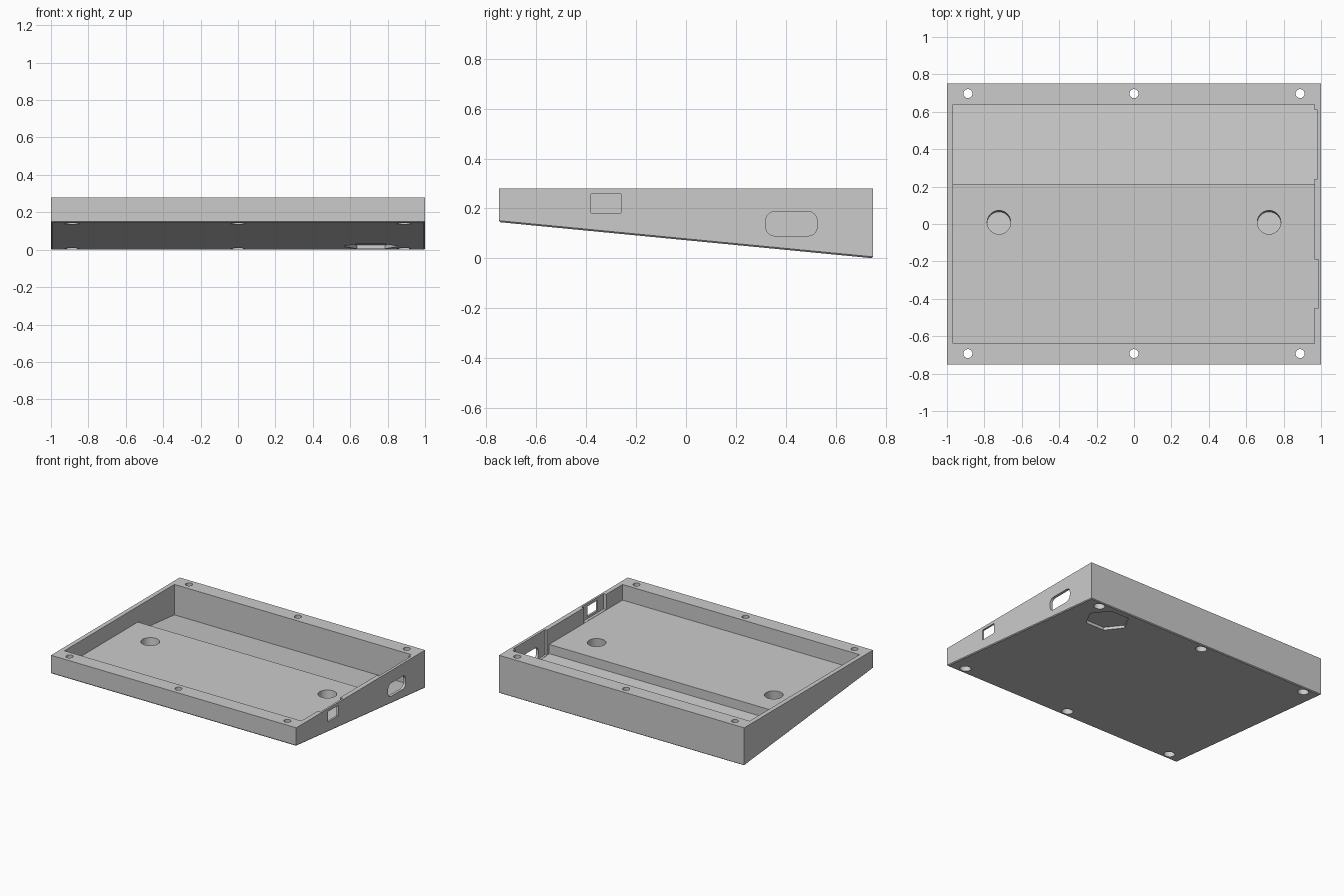
import bpy, bmesh, math
from mathutils import Matrix

cube = bpy.data.objects.get("Cube")
if cube:
    bpy.data.objects.remove(cube, do_unlink=True)

grey = bpy.data.materials.new("light grey plastic")
grey.use_nodes = True
colour = (0.6, 0.6, 0.6, 1)
grey.diffuse_color = colour
grey.node_tree.nodes["Principled BSDF"].inputs["Base Color"].default_value = colour

TOP = 0.28
RISE = 0.145                      # height of the underside at the front edge
TILT = -math.atan(RISE / 1.5)


def underside(y):
    return RISE * (0.75 - y) / 1.5


def make_object(name, bm):
    bmesh.ops.recalc_face_normals(bm, faces=bm.faces)
    mesh = bpy.data.meshes.new(name)
    bm.to_mesh(mesh)
    bm.free()
    mesh.materials.append(grey)
    ob = bpy.data.objects.new(name, mesh)
    bpy.context.collection.objects.link(ob)
    return ob


def prism(profile, x0, x1):
    """Extrude a (y, z) profile along x."""
    bm = bmesh.new()
    face = bm.faces.new([bm.verts.new((x0, y, z)) for y, z in profile])
    ext = bmesh.ops.extrude_face_region(bm, geom=[face])
    verts = [g for g in ext["geom"] if isinstance(g, bmesh.types.BMVert)]
    bmesh.ops.translate(bm, verts=verts, vec=(x1 - x0, 0, 0))
    return bm


def cylinder(x, y, z, radius, depth, tilt=0.0, sides=48):
    bm = bmesh.new()
    place = Matrix.Translation((x, y, z)) @ Matrix.Rotation(tilt, 4, "X")
    bmesh.ops.create_cone(bm, cap_ends=True, segments=sides, radius1=radius,
                          radius2=radius, depth=depth, matrix=place)
    return bm


def rounded_rect(y0, y1, z0, z1, r, steps=8):
    pts = []
    corners = ((y1 - r, z1 - r), (y0 + r, z1 - r), (y0 + r, z0 + r), (y1 - r, z0 + r))
    for k, (cy, cz) in enumerate(corners):
        for i in range(steps + 1):
            a = math.pi / 2 * (k + i / steps)
            pts.append((cy + r * math.cos(a), cz + r * math.sin(a)))
    return pts


def cut(name, bm):
    cutter = make_object(name, bm)
    cutter.hide_render = True
    mod = case.modifiers.new(name, "BOOLEAN")
    mod.operation = "DIFFERENCE"
    mod.solver = "EXACT"
    mod.object = cutter
    bpy.ops.object.modifier_apply(modifier=mod.name)
    bpy.data.objects.remove(cutter, do_unlink=True)


# Wedge body with a fine chamfer around the underside
body = prism([(-0.75, RISE), (0.75, 0), (0.75, TOP), (-0.75, TOP)], -1, 1)
body.normal_update()
bmesh.ops.recalc_face_normals(body, faces=body.faces)
bottom = min(body.faces, key=lambda f: f.normal.z)
bmesh.ops.bevel(body, geom=list(bottom.edges), offset=0.006, segments=1,
                affect="EDGES")
case = make_object("wedge_case", body)
bpy.context.view_layer.objects.active = case
case.select_set(True)

# Open tray: flat front shelf and deeper sloping rear bay
STEP, END, SHELF, SKIN = 0.215, 0.64, 0.165, 0.045
cut("tray", prism([(-END, SHELF), (STEP, SHELF), (STEP, underside(STEP) + SKIN),
                   (END, underside(END) + SKIN), (END, 0.4), (-END, 0.4)],
                  -0.967, 0.965))

# Thinned wall recesses behind the two side openings
for name, y0, y1, x1, z0, z1 in (
        ("rear_recess", 0.24, 0.61, 0.98, underside(0.24) + SKIN, underside(0.61) + SKIN),
        ("front_recess", -0.45, -0.19, 0.986, SHELF, SHELF)):
    lift = 0.002
    cut(name, prism([(y0, z0 + lift), (y1, z1 + lift), (y1, 0.4), (y0, 0.4)], 0.9, x1))

# Side openings
cut("port_opening", prism(rounded_rect(0.32, 0.525, 0.09, 0.187, 0.035), 0.94, 1.1))
cut("switch_opening", prism([(-0.38, 0.182), (-0.26, 0.182),
                             (-0.26, 0.258), (-0.38, 0.258)], 0.94, 1.1))

# Screw holes with wider seats underneath
for y in (-0.693, 0.697):
    for x in (-0.888, 0, 0.888):
        cut("screw_hole", cylinder(x, y, 0.15, 0.024, 0.6, sides=32))
        cut("screw_seat", cylinder(x, y, underside(y), 0.038, 0.08, TILT, 32))

# Round blind sockets in the shelf and hexagonal foot recesses underneath
for side in (-1, 1):
    cut("shelf_socket", cylinder(side * 0.722, 0.012, 0.195, 0.063, 0.2, TILT))
    foot = cylinder(0, 0, 0, 0.15, 0.04, sides=6)
    turn = Matrix.Rotation(TILT, 4, "X") @ Matrix.Rotation(math.pi / 2, 4, "Z")
    foot.transform(Matrix.Translation((side * 0.71, 0.57, underside(0.57))) @ turn)
    # Keep two corners pointing to the sides
    cut("foot_recess", foot if abs(max(v.co.x for v in foot.verts) - side * 0.71) > 0.14
        else cylinder(side * 0.71, 0.57, underside(0.57), 0.15, 0.04,
                      TILT, 6))

bpy.ops.object.shade_smooth_by_angle(angle=math.radians(30))
